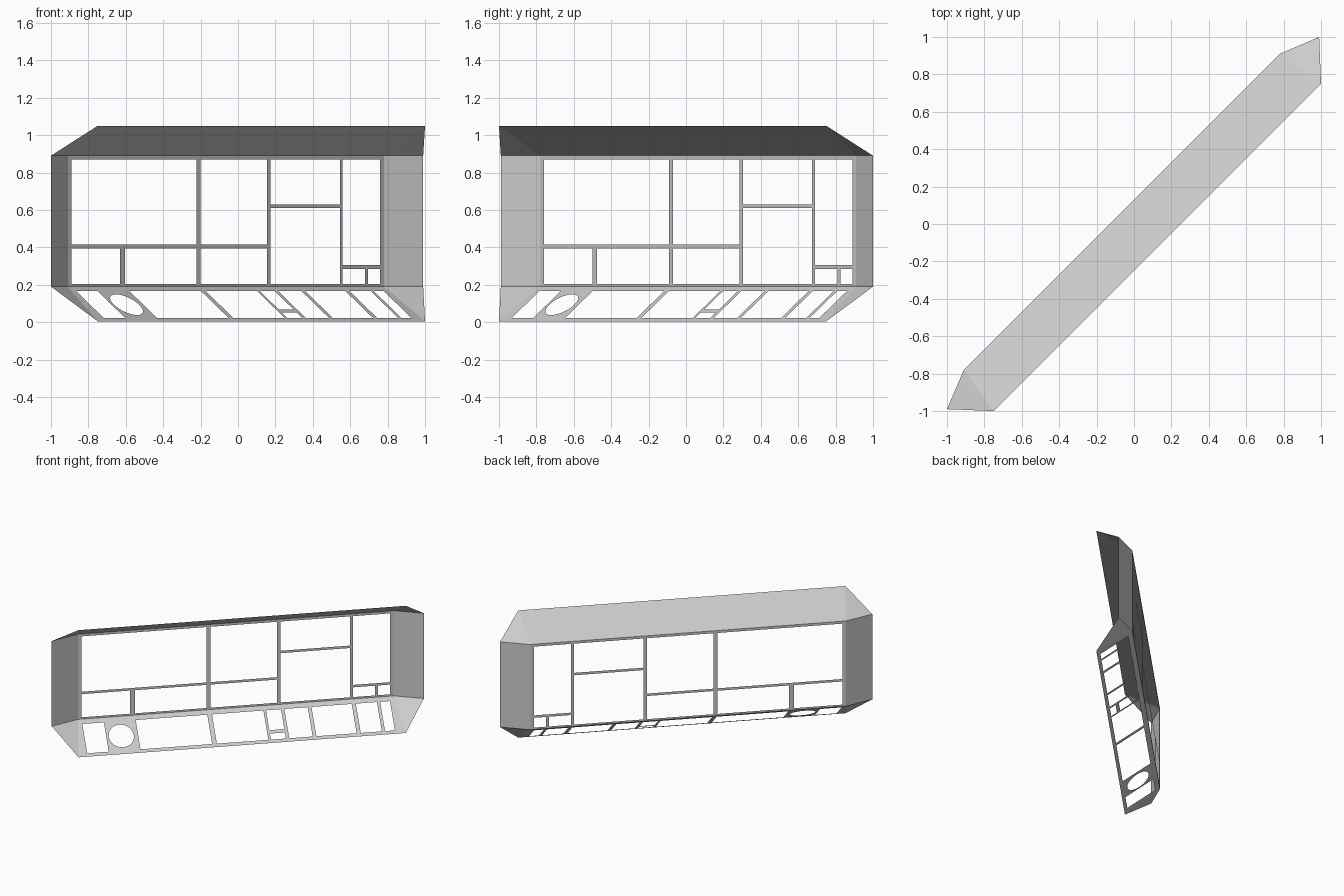
import bpy, bmesh, math
from mathutils import Vector

cube = bpy.data.objects.get("Cube")
if cube:
    bpy.data.objects.remove(cube)

grey = bpy.data.materials.new("light_grey")
grey.use_nodes = True
colour = (0.6, 0.6, 0.6, 1)
grey.diffuse_color = colour
grey.node_tree.nodes["Principled BSDF"].inputs["Base Color"].default_value = colour

LEFT, RIGHT = -0.91, 0.78      # ends of the wall, along x
LOW, HIGH = 0.19, 0.89         # fold heights
REACH, FLARE = 0.19, 0.03      # how far sloped panels project and widen


def wall(s, z):
    return Vector((s, s + 0.13, z))


def console(s, t):
    return Vector((s + REACH * t, s + 0.13 - REACH * t, LOW - 0.185 * t))


def hood(s, t):
    return Vector((s + REACH * t, s + 0.13 - REACH * t, HIGH + 0.16 * t))


def rect(x0, x1, y0, y1):
    return [(x0, y0), (x1, y0), (x1, y1), (x0, y1)]


def sheet(name, loops, place, front=Vector((1, -1, 0))):
    """Flat sheet: first loop is the outline, the others are openings."""
    bm = bmesh.new()
    edges = []
    for loop in loops:
        vs = [bm.verts.new((a, b, 0)) for a, b in loop]
        edges += [bm.edges.new((v, vs[i - 1])) for i, v in enumerate(vs)]
    bmesh.ops.triangle_fill(bm, edges=edges, use_beauty=True, normal=(0, 0, 1))
    for v in bm.verts:
        v.co = place(v.co.x, v.co.y)
    bm.normal_update()
    for f in bm.faces:
        if f.normal.dot(front) < 0:
            f.normal_flip()
    finish(name, bm)


def finish(name, bm):
    me = bpy.data.meshes.new(name)
    bm.to_mesh(me)
    bm.free()
    me.materials.append(grey)
    ob = bpy.data.objects.new(name, me)
    bpy.context.collection.objects.link(ob)


# Upright wall with rectangular openings
top, base, mid = 0.87, 0.205, 0.395
openings = [
    rect(-0.89, -0.222, 0.415, top), rect(-0.2, 0.155, 0.415, top),
    rect(-0.89, -0.63, base, mid), rect(-0.605, -0.222, base, mid),
    rect(-0.2, 0.155, base, mid),
    rect(0.175, 0.545, 0.63, top), rect(0.175, 0.545, base, 0.61),
    rect(0.56, 0.76, 0.305, top),
    rect(0.56, 0.68, base, 0.285), rect(0.695, 0.76, base, 0.285),
]
sheet("window_wall", [rect(LEFT, RIGHT, LOW, HIGH)] + openings, wall)

# Sloped lower console with a row of openings and one round hole
slope = [(LEFT, 0), (RIGHT, 0), (RIGHT + FLARE, 1), (LEFT - FLARE, 1)]
spans = [(-0.89, -0.775), (-0.605, -0.222), (-0.197, 0.078), (0.19, 0.315),
         (0.335, 0.55), (0.572, 0.685), (0.702, 0.755)]
slots = [rect(a, b, 0.13, 0.91) for a, b in spans]
slots += [rect(0.092, 0.172, 0.13, 0.66), rect(0.092, 0.172, 0.75, 0.91)]
turns = [math.tau * i / 32 for i in range(32)]
slots.append([(-0.695 + 0.067 * math.cos(a), 0.52 + 0.3 * math.sin(a)) for a in turns])
sheet("lower_console", [slope] + slots, console)

# Solid overhanging hood
sheet("hood", [slope], hood)

# End flaps, each with a triangular gusset above and below
for side, s, tip in (("right", LEFT, (-1, -0.99)), ("left", RIGHT, (0.99, 1))):
    out = s + math.copysign(FLARE, s)
    bm = bmesh.new()
    points = [wall(s, LOW), (*tip, LOW), (*tip, HIGH), wall(s, HIGH),
              console(out, 1), hood(out, 1)]
    a, b, c, d, e, f = [bm.verts.new(p) for p in points]
    for face in ((a, b, c, d), (a, e, b), (d, c, f)):
        bm.faces.new(face if side == "left" else face[::-1])
    finish(side + "_end_flap", bm)
